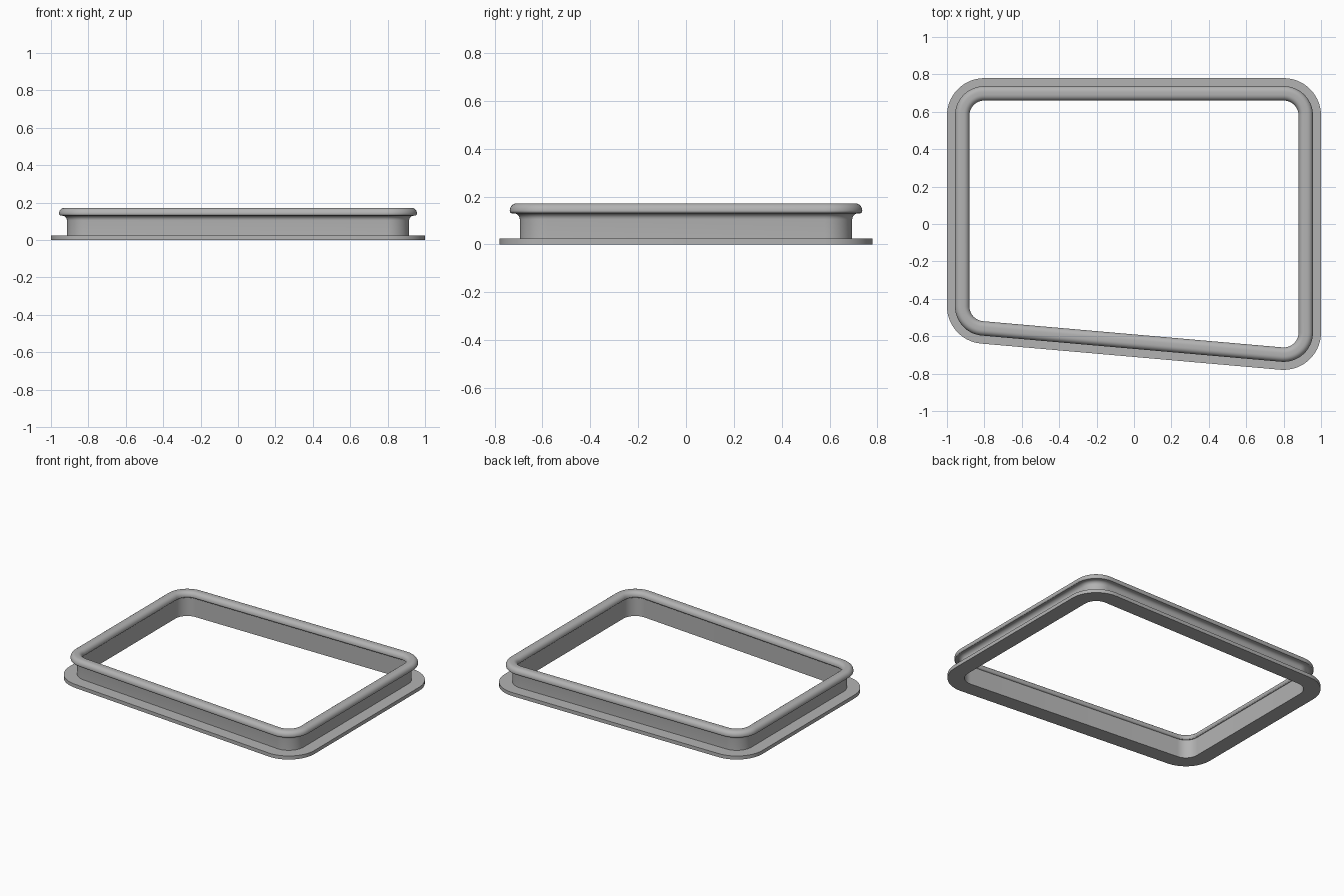
import bpy, bmesh, math
from mathutils import Vector

cube = bpy.data.objects.get("Cube")
if cube:
    bpy.data.objects.remove(cube, do_unlink=True)

grey = bpy.data.materials.new("satin grey")
grey.use_nodes = True
colour = (0.45, 0.45, 0.45, 1)
grey.diffuse_color = colour
grey.node_tree.nodes["Principled BSDF"].inputs["Base Color"].default_value = colour

# Corner centres, counter-clockwise from the back right; the front side slopes by 5 degrees
SLOPE = math.radians(5)
RISE = 1.6 * math.tan(SLOPE)
corners = [
    ((0.8, 0.58), 0, math.pi / 2),
    ((-0.8, 0.58), math.pi / 2, math.pi),
    ((-0.8, -0.58 + RISE), math.pi, 1.5 * math.pi - SLOPE),
    ((0.8, -0.58), 1.5 * math.pi - SLOPE, 2 * math.pi),
]
STEPS = 14


def arc(cx, cz, r, start, end, steps=6):
    """Points of a circular arc in the cross-section, angles in degrees."""
    angles = [math.radians(start + (end - start) * i / steps) for i in range(steps + 1)]
    return [(cx + r * math.cos(a), cz + r * math.sin(a)) for a in angles]


def sweep(name, section):
    """Sweep a closed (outward offset, height) section around the frame."""
    bm = bmesh.new()
    rings = []
    for (cx, cy), start, end in corners:
        for i in range(STEPS + 1):
            a = start + (end - start) * i / STEPS
            rings.append([bm.verts.new(Vector((cx + r * math.cos(a), cy + r * math.sin(a), z)))
                          for r, z in section])
    n = len(section)
    for k, ring in enumerate(rings):
        following = rings[(k + 1) % len(rings)]
        for j in range(n):
            m = (j + 1) % n
            bm.faces.new((ring[j], following[j], following[m], ring[m]))
    bmesh.ops.recalc_face_normals(bm, faces=bm.faces)
    mesh = bpy.data.meshes.new(name)
    bm.to_mesh(mesh)
    bm.free()
    mesh.materials.append(grey)
    obj = bpy.data.objects.new(name, mesh)
    bpy.context.collection.objects.link(obj)
    bpy.ops.object.select_all(action='DESELECT')
    obj.select_set(True)
    bpy.context.view_layer.objects.active = obj
    bpy.ops.object.shade_smooth_by_angle(angle=math.radians(30))
    return obj


# One continuous section: base flange, upright wall, outer cove and rounded rim
INNER, OUTER = 0.092, 0.115
section = [(INNER, 0), (0.2, 0), (0.2, 0.025), (OUTER, 0.025)]
section += arc(OUTER + 0.025, 0.105, 0.025, 180, 90)      # cove under the rim
section += arc(0.147, 0.14, 0.01, -90, 0, 3)              # outer lower edge
section += arc(0.127, 0.142, 0.03, 0, 90)                 # outer upper edge
section += arc(0.11, 0.142, 0.03, 90, 180)                # inner upper edge
section += arc(INNER, 0.142, 0.012, 180, 270, 3)          # inner lower edge
sweep("flanged_frame", section)
